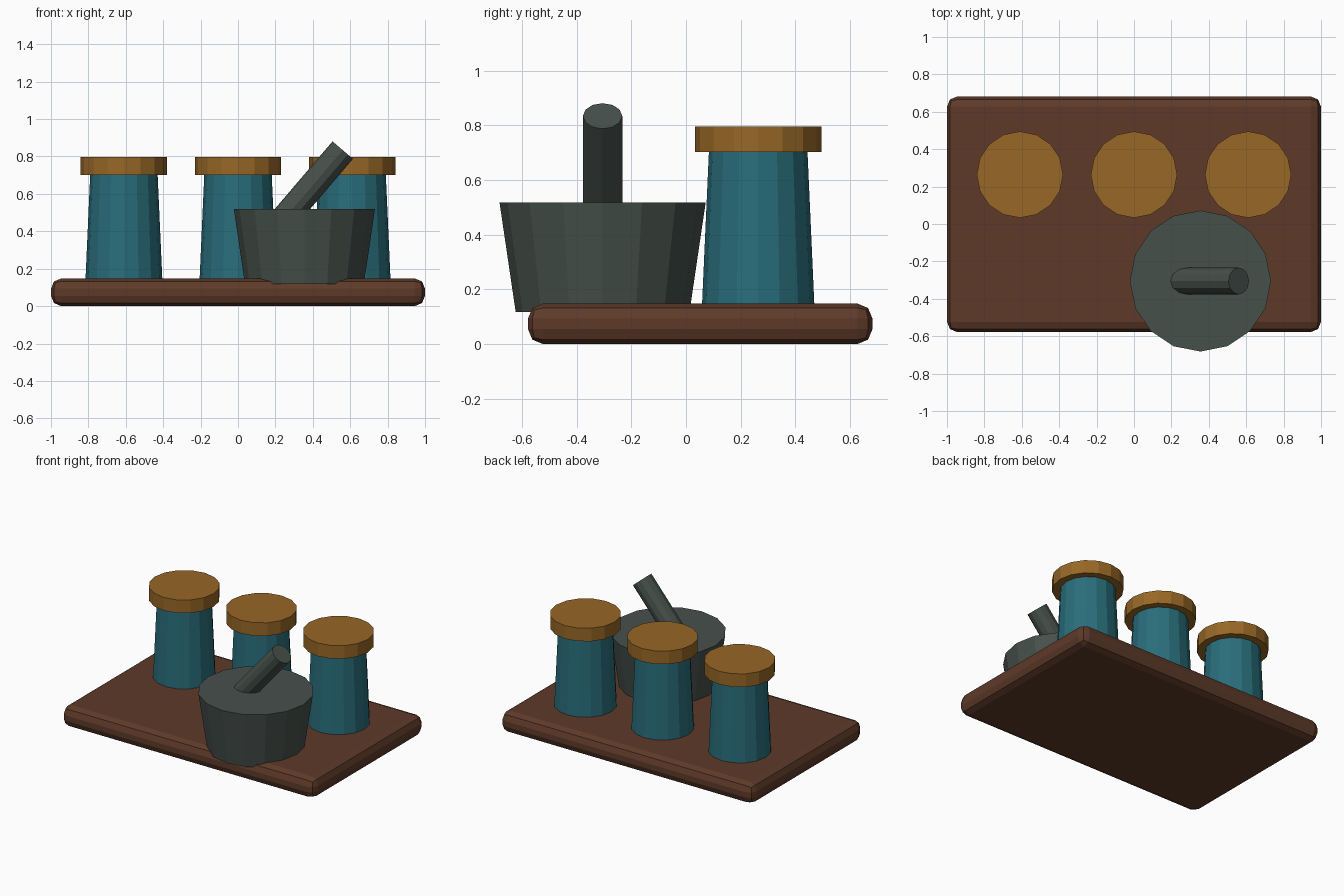
import bpy, bmesh, math
from mathutils import Matrix

if "Cube" in bpy.data.objects:
    bpy.data.objects.remove(bpy.data.objects["Cube"])


def material(name, srgb):
    m = bpy.data.materials.new(name)
    m.diffuse_color = [((c / 255 + 0.055) / 1.055) ** 2.4 for c in srgb] + [1]
    m.use_nodes = True
    m.node_tree.nodes["Principled BSDF"].inputs["Base Color"].default_value = m.diffuse_color
    return m


WOOD = material("dark wood", (94, 58, 41))
TEAL = material("teal glaze", (41, 109, 122))
CORK = material("amber cork", (151, 103, 38))
STONE = material("grey stone", (70, 80, 75))


def add_object(name, bm, mat):
    mesh = bpy.data.meshes.new(name)
    bm.to_mesh(mesh)
    bm.free()
    mesh.materials.append(mat)
    obj = bpy.data.objects.new(name, mesh)
    bpy.context.collection.objects.link(obj)
    return obj


def tapered(name, mat, x, y, z0, z1, r0, r1, sides=16):
    bm = bmesh.new()
    place = Matrix.Translation((x, y, (z0 + z1) / 2))
    bmesh.ops.create_cone(bm, cap_ends=True, segments=sides, radius1=r0,
                          radius2=r1, depth=z1 - z0, matrix=place)
    return add_object(name, bm, mat)


# Serving board with rounded edges
bm = bmesh.new()
bmesh.ops.create_cube(bm, size=1, matrix=Matrix.Translation((0, 0.052, 0.074))
                      @ Matrix.Diagonal((2, 1.26, 0.148, 1)))
bmesh.ops.bevel(bm, geom=bm.edges[:], offset=0.055, segments=2, profile=0.5,
                affect='EDGES')
add_object("board", bm, WOOD)

# Row of three lidded jars
for label, x in (("left", -0.61), ("middle", 0), ("right", 0.61)):
    tapered(label + "_jar", TEAL, x, 0.264, 0.13, 0.71, 0.206, 0.18)
    tapered(label + "_lid", CORK, x, 0.264, 0.702, 0.796, 0.231, 0.231)

# Mortar, overhanging the front of the board
tapered("mortar", STONE, 0.355, -0.305, 0.118, 0.518, 0.318, 0.377)

# Pestle leaning to the right
bm = bmesh.new()
lean = (Matrix.Translation((0.56, -0.305, 0.834))
        @ Matrix.Rotation(math.radians(40.5), 4, 'Y')
        @ Matrix.Translation((0, 0, -0.275)))
bmesh.ops.create_cone(bm, cap_ends=True, segments=12, radius1=0.072,
                      radius2=0.072, depth=0.55, matrix=lean)
add_object("pestle", bm, STONE)
